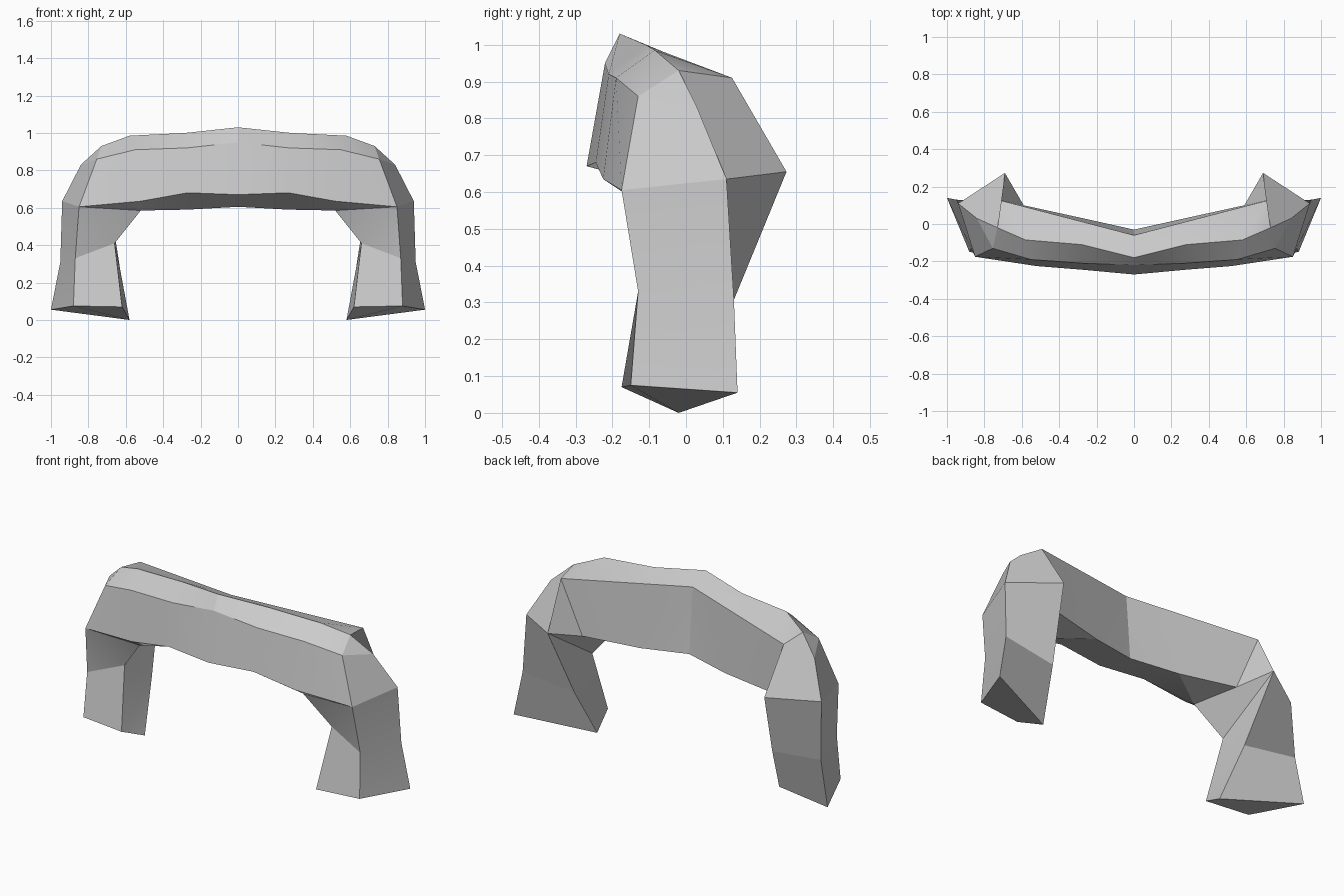
import bpy
import bmesh
from math import radians
from mathutils import Matrix

cube = bpy.data.objects.get("Cube")
if cube:
    bpy.data.objects.remove(cube, do_unlink=True)

bm = bmesh.new()


def row(*points):
    """Create one edge line of vertices."""
    return [bm.verts.new(p) for p in points]


def face(*verts):
    bm.faces.new(verts)


def skin(line_a, line_b):
    """Bridge two edge lines of equal length with quads."""
    for i in range(len(line_a) - 1):
        face(line_a[i], line_a[i + 1], line_b[i + 1], line_b[i])


# Crossbar edge lines, from the middle outwards
ridge = row((0, -.18, 1.03), (.28, -.11, 1), (.58, -.085, .985), (.73, -.02, .93))
brow = row((0, -.22, .95), (.27, -.21, .92), (.55, -.19, .91), (.755, -.13, .86))
lip = row((0, -.27, .67), (.27, -.245, .68), (.52, -.225, .635), (.85, -.175, .605))
under = row((0, -.03, .605), (.27, .03, .59), (.59, .1, .6))
back_top = row((0, -.06, .98), (.71, .125, .91))

# Leg edge lines, from the shoulder down
shoulder = row((.84, .03, .83))[0]
outer_front = [lip[3]] + row((.87, -.13, .33), (.88, -.15, .075))
outer_back = row((.94, .11, .635), (.95, .13, .31), (1, .14, .055))
inner_back = row((.69, .273, .655), (.63, .115, .27), (.58, -.02, 0))
inner_front = row((.52, -.15, .585), (.66, -.09, .41), (.62, -.175, .07))

# Crossbar front
skin(ridge, brow)
skin(brow, lip)

# Crossbar top
middle, corner = back_top
face(middle, ridge[0], ridge[1])
face(middle, ridge[1], ridge[2], corner)
face(corner, ridge[2], ridge[3])
face(corner, ridge[3], shoulder, outer_back[0], inner_back[0])

# Crossbar underside and hollow back
skin(lip[:2], under[:2])
face(lip[1], lip[2], inner_front[0], under[1])
face(lip[2], lip[3], inner_front[0])
face(under[1], inner_front[0], under[2])
face(middle, under[0], under[1])
face(middle, under[1], under[2], corner)
face(corner, under[2], inner_back[0])

# Leg outer side and back
face(ridge[3], brow[3], shoulder)
face(brow[3], lip[3], outer_back[0], shoulder)
skin(outer_front, outer_back)
skin(outer_back, inner_back)

# Leg front
face(lip[3], inner_front[0], inner_front[1])
face(outer_front[0], inner_front[1], outer_front[1])
face(outer_front[1], inner_front[1], inner_front[2], outer_front[2])

# Leg inner side
face(inner_front[0], under[2], inner_back[0], inner_front[1])
face(inner_front[1], inner_back[0], inner_back[1])
face(inner_front[1], inner_back[1], inner_front[2])
face(inner_front[2], inner_back[1], inner_back[2])

# Foot sole
face(outer_front[2], outer_back[2], inner_back[2], inner_front[2])

# Mirror the half and close the seam
bmesh.ops.mirror(bm, geom=bm.verts[:] + bm.edges[:] + bm.faces[:],
                 matrix=Matrix.Identity(4), merge_dist=.001, axis='X')
bmesh.ops.remove_doubles(bm, verts=bm.verts[:], dist=.001)
bmesh.ops.recalc_face_normals(bm, faces=bm.faces[:])

mesh = bpy.data.meshes.new("arched_frame")
bm.to_mesh(mesh)
bm.free()
frame = bpy.data.objects.new("arched_frame", mesh)
bpy.context.collection.objects.link(frame)

# Plain grey finish
grey = bpy.data.materials.new("light_grey")
grey.use_nodes = True
colour = (.6, .6, .6, 1)
grey.diffuse_color = colour
grey.node_tree.nodes["Principled BSDF"].inputs["Base Color"].default_value = colour
mesh.materials.append(grey)

# Soft shading across shallow bends, crisp main edges
bpy.ops.object.select_all(action='DESELECT')
frame.select_set(True)
bpy.context.view_layer.objects.active = frame
bpy.ops.object.shade_smooth_by_angle(angle=radians(20))
